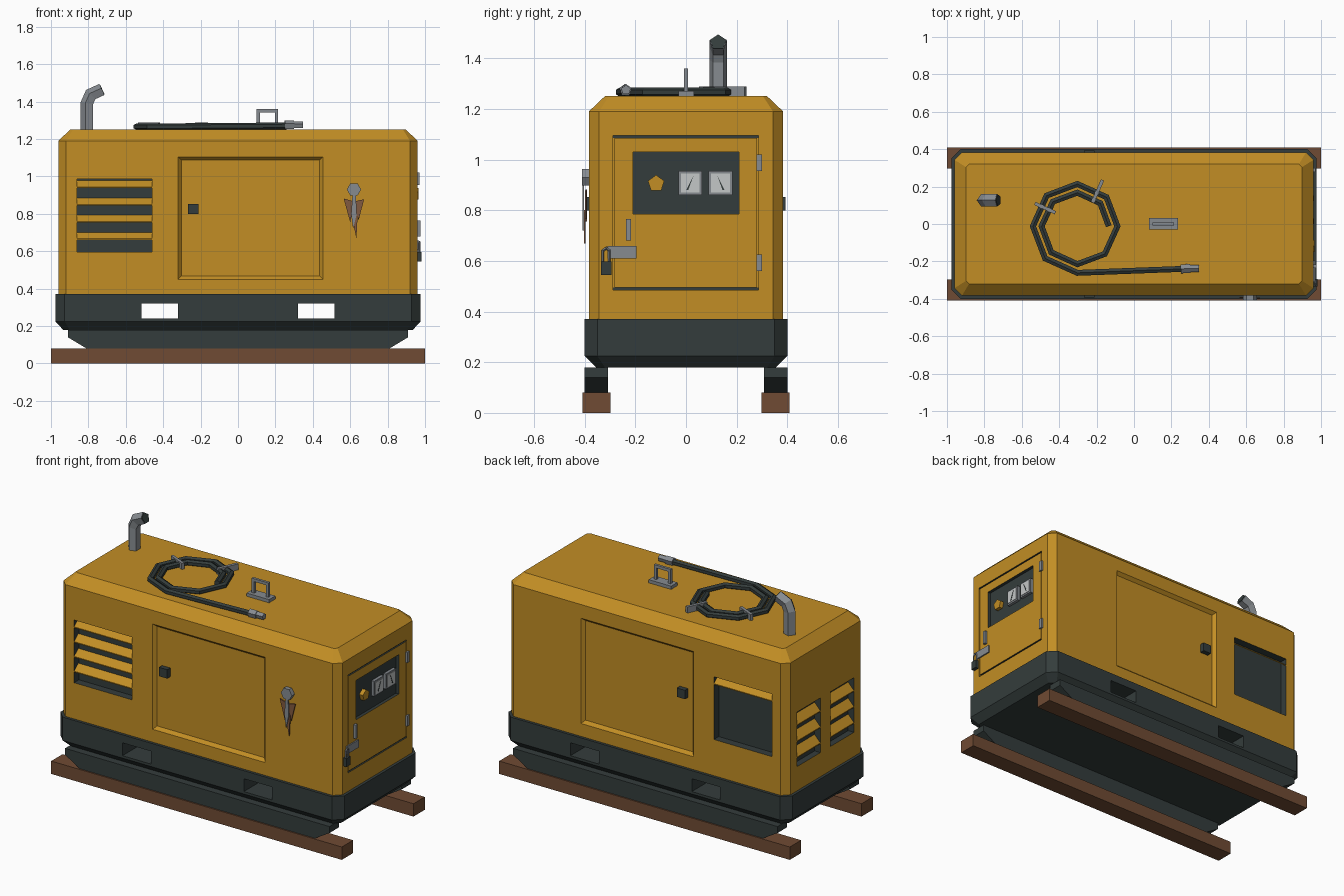
import bpy, bmesh, math
from mathutils import Vector

if "Cube" in bpy.data.objects:
    bpy.data.objects.remove(bpy.data.objects["Cube"])


def material(name, r, g, b):
    m = bpy.data.materials.new(name)
    m.use_nodes = True
    m.diffuse_color = (r, g, b, 1)
    m.node_tree.nodes["Principled BSDF"].inputs["Base Color"].default_value = (r, g, b, 1)
    return m


YELLOW = material("yellow paint", 0.54, 0.27, 0.018)
DARK = material("dark grey paint", 0.034, 0.046, 0.045)
STEEL = material("steel", 0.24, 0.26, 0.28)
WOOD = material("brown wood", 0.16, 0.07, 0.033)
RUST = material("rusty brown", 0.22, 0.1, 0.05)
PALE = material("pale dial", 0.55, 0.57, 0.57)


def loft(name, rings, mat):
    """Skin a stack of equal-length rings and cap both ends."""
    bm = bmesh.new()
    vs = [[bm.verts.new(p) for p in ring] for ring in rings]
    n = len(vs[0])
    for a, b in zip(vs, vs[1:]):
        for i in range(n):
            j = (i + 1) % n
            bm.faces.new((a[i], a[j], b[j], b[i]))
    bm.faces.new(vs[0])
    bm.faces.new(vs[-1])
    bmesh.ops.recalc_face_normals(bm, faces=bm.faces)
    me = bpy.data.meshes.new(name)
    bm.to_mesh(me)
    bm.free()
    me.materials.append(mat)
    ob = bpy.data.objects.new(name, me)
    bpy.context.collection.objects.link(ob)
    return ob


def box(name, x, y, z, mat):
    rings = [[(x[0], y[0], h), (x[1], y[0], h), (x[1], y[1], h), (x[0], y[1], h)] for h in z]
    return loft(name, rings, mat)


def extrude(name, profile, axis, span, mat):
    """Extrude a 2D profile (other axis, z) along x or y."""
    if axis == "x":
        return loft(name, [[(s, a, z) for a, z in profile] for s in span], mat)
    return loft(name, [[(a, s, z) for a, z in profile] for s in span], mat)


def chamfered(hx, hy, c, z):
    pts = [(hx, hy - c), (hx - c, hy), (c - hx, hy), (-hx, hy - c)]
    return [(x, y, z) for x, y in pts + [(-x, -y) for x, y in pts]]


def tube(name, path, r, n, normal, mat, turn=0.0):
    """Sweep an n-sided section along a path lying in a plane."""
    path, normal = [Vector(p) for p in path], Vector(normal)
    rings = []
    for i, p in enumerate(path):
        d0 = (p - path[max(i - 1, 0)]).normalized()
        d1 = (path[min(i + 1, len(path) - 1)] - p).normalized()
        t = (d0 + d1).normalized()
        miter = 1 / max(t.dot(d1), t.dot(d0), 0.5)
        side = t.cross(normal) * miter
        angles = [turn + math.tau * k / n for k in range(n)]
        rings.append([p + r * (math.cos(a) * normal + math.sin(a) * side) for a in angles])
    return loft(name, rings, mat)


def cut(target, cutters):
    """Subtract the cutters, keeping their colours on the cut faces."""
    for c in cutters:
        c.hide_render = True
        m = target.modifiers.new("cut", "BOOLEAN")
        m.operation, m.solver, m.object = "DIFFERENCE", "EXACT", c
        m.material_mode = "TRANSFER"
    bpy.context.view_layer.update()
    done = target.evaluated_get(bpy.context.evaluated_depsgraph_get())
    me = bpy.data.meshes.new_from_object(done)
    target.modifiers.clear()
    target.data = me
    for c in cutters:
        bpy.data.objects.remove(c)


HX, HY = 0.96, 0.383

# Timber bearers and steel skids
for side, tag in ((-1, "front"), (1, "back")):
    box(tag + "_timber", (-1, 1), sorted((side * 0.297, side * 0.408)), (0, 0.08), WOOD)
    half = [(0.81, 0.08), (0.91, 0.14), (0.91, 0.18)]
    profile = half + [(-x, z) for x, z in reversed(half)]
    extrude(tag + "_skid", profile, "y", (side * 0.308, side * 0.4), DARK)

# Base tray with fork pockets
base = loft("base_tray", [chamfered(0.935, 0.355, 0.035, 0.18), chamfered(0.977, 0.4, 0.05, 0.225),
                          chamfered(0.977, 0.4, 0.05, 0.37)], DARK)
cut(base, [box("pocket_cutter", sorted((s * 0.32, s * 0.515)), (-1, 1), (0.24, 0.32), DARK)
           for s in (-1, 1)])

# Canopy with recessed side doors, vents and control panel
canopy = loft("canopy", [chamfered(HX, HY, 0.04, 0.37), chamfered(HX, HY, 0.04, 1.19),
                         chamfered(0.898, 0.32, 0.016, 1.25)], YELLOW)
cutters = []
VENTS = ((0.05, 0.28), (-0.28, -0.05))
for s in (-1, 1):
    rings = []
    for y, e in ((HY + 0.02, -0.018), (HY - 0.02, 0.018)):
        x0, x1, z0, z1 = -0.32 + e, 0.455 - e, 0.45 + e, 1.105 - e
        rings.append([(x0, s * y, z0), (x1, s * y, z0), (x1, s * y, z1), (x0, s * y, z1)])
    cutters.append(loft("door_cutter", rings, YELLOW))
    cutters.append(box("vent_cutter", (-0.86, -0.46), sorted((s * 0.335, s * 0.45)), (0.595, 0.985), DARK))
for span in VENTS:
    cutters.append(box("end_vent_cutter", (-1.1, -HX + 0.04), span, (0.52, 0.86), DARK))
cutters.append(box("panel_cutter", (HX - 0.02, 1.1), (-0.21, 0.21), (0.785, 1.03), DARK))
for z in (0.485, 1.085):
    cutters.append(box("gap_cutter", (HX - 0.01, 1.1), (-0.289, 0.287), (z, z + 0.009), DARK))
for y in (-0.289, 0.281):
    cutters.append(box("gap_cutter", (HX - 0.01, 1.1), (y, y + 0.006), (0.494, 1.085), YELLOW))
cut(canopy, cutters)


# Sloping vent slats
def slat(name, axis, span, surface, top, drop):
    inner = surface - math.copysign(0.042, surface)
    profile = [(inner, top), (surface, top - drop), (surface, top - drop - 0.006), (inner, top - 0.006)]
    extrude(name, profile, axis, span, YELLOW)


for i in range(4):
    slat("front_vent_slat", "x", (-0.86, -0.46), -HY, 0.977 - 0.092 * i, 0.034)
slat("back_vent_slat", "x", (-0.86, -0.46), HY, 0.977, 0.034)
for span in VENTS:
    for i in range(3):
        slat("end_vent_slat", "y", span, -HX, 0.825 - 0.1 * i, 0.045)

# Side door handles
for s in (-1, 1):
    box("side_door_handle", (-0.268, -0.212), sorted((s * 0.355, s * 0.393)), (0.798, 0.853), DARK)

# Control panel: knob and two dials with needles
FLOOR = HX - 0.022
tube("panel_knob", [(FLOOR, -0.118, 0.905), (0.965, -0.118, 0.905)], 0.034, 5, (0, 0, 1), YELLOW)
for y, lean in ((0.017, 0.012), (0.136, -0.012)):
    box("dial_case", (FLOOR, 0.958), (y - 0.047, y + 0.047), (0.86, 0.955), STEEL)
    box("dial_face", (0.957, 0.961), (y - 0.037, y + 0.037), (0.87, 0.945), PALE)
    needle = [(y - lean - 0.004, 0.88), (y - lean + 0.004, 0.88), (y + lean, 0.935)]
    extrude("dial_needle", needle, "x", (0.96, 0.963), DARK)

# End door hinges, latch, hasp and padlock
for z in (0.56, 0.955):
    box("hinge", (0.95, 0.971), (0.278, 0.3), (z, z + 0.065), STEEL)
box("latch_handle", (0.95, 0.976), (-0.236, -0.217), (0.68, 0.765), STEEL)
box("hasp", (0.955, 0.968), (-0.31, -0.195), (0.61, 0.658), STEEL)
box("padlock_body", (0.96, 0.982), (-0.335, -0.295), (0.545, 0.597), DARK)
tube("padlock_shackle", [(0.971, -0.328, 0.595), (0.971, -0.328, 0.64), (0.971, -0.315, 0.65),
                         (0.971, -0.302, 0.64), (0.971, -0.302, 0.595)], 0.005, 4, (1, 0, 0), STEEL)

# Front lock with a hanging bunch of keys
tube("key_lock", [(0.62, -0.375, 0.93), (0.62, -0.41, 0.93)], 0.038, 6, (1, 0, 0), STEEL)
KEYS = (("left_key", [(0.565, 0.882), (0.622, 0.865), (0.6, 0.755)], 0.39, RUST),
        ("right_key", [(0.618, 0.865), (0.674, 0.878), (0.645, 0.765)], 0.393, RUST),
        ("lower_key", [(0.605, 0.8), (0.64, 0.8), (0.633, 0.668)], 0.396, RUST),
        ("middle_key", [(0.612, 0.9), (0.63, 0.9), (0.635, 0.8), (0.615, 0.72), (0.605, 0.8)], 0.402, STEEL))
for name, profile, y, mat in KEYS:
    extrude(name, profile, "y", (-y, -y - 0.006), mat)

# Exhaust pipe with a dark mouth
pipe = [(-0.805, 0.127, 1.24), (-0.805, 0.127, 1.39), (-0.785, 0.127, 1.435), (-0.728, 0.127, 1.461)]
tube("exhaust_pipe", pipe, 0.036, 5, (0, 1, 0), STEEL, math.pi / 2)
end = Vector(pipe[3])
step = (end - Vector(pipe[2])).normalized() * 0.004
tube("exhaust_mouth", [end, end + step], 0.033, 5, (0, 1, 0), DARK, math.pi / 2)

# Coiled cable with a loose end and plug
coil = []
for i in range(15):
    a, r = math.tau * i / 8, 0.168 + 0.0058 * i
    coil.append((-0.303 + r * math.cos(a), -0.012 + r * math.sin(a), 1.266))
tube("coiled_cable", coil + [(0.26, -0.24, 1.27)], 0.018, 6, (0, 0, 1), DARK)
tube("plug_body", [(0.25, -0.24, 1.274), (0.3, -0.238, 1.274)], 0.025, 5, (0, 0, 1), STEEL)
tube("plug_tip", [(0.3, -0.238, 1.274), (0.347, -0.237, 1.274)], 0.02, 5, (0, 0, 1), STEEL)

# Straps across the cable
for a, b in (((-0.53, 0.11), (-0.42, 0.06)), ((-0.222, 0.115), (-0.168, 0.235))):
    a, b = Vector((*a, 1.25)), Vector((*b, 1.25))
    side = (b - a).cross(Vector((0, 0, 1))).normalized() * 0.009
    foot = [a - side, b - side, b + side, a + side]
    loft("cable_strap", [foot, [p + Vector((0, 0, 0.038)) for p in foot]], STEEL)

# Lifting bracket
box("lifting_plate", (0.08, 0.235), (-0.03, 0.032), (1.245, 1.27), STEEL)
for x in (0.1, 0.198):
    box("lifting_post", (x, x + 0.017), (-0.008, 0.008), (1.27, 1.342), STEEL)
box("lifting_bar", (0.1, 0.215), (-0.008, 0.008), (1.342, 1.36), STEEL)
